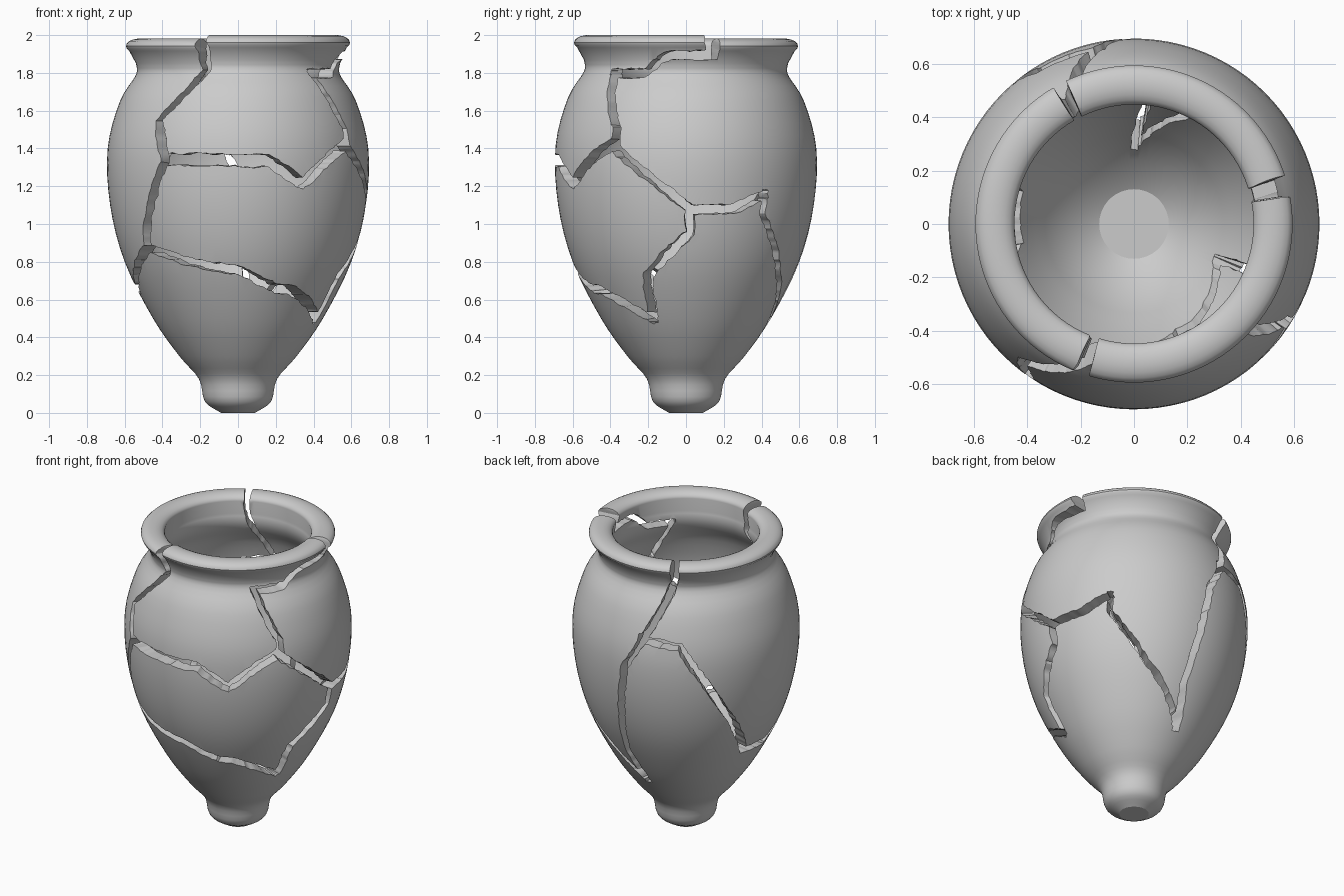
import bpy, bmesh, math, random
from math import radians, sin, cos
from mathutils import Vector

if "Cube" in bpy.data.objects:
    bpy.data.objects.remove(bpy.data.objects["Cube"])

random.seed(4)
SEG, WALL = 96, .078


def spline(keys, steps):
    # Catmull-Rom curve through the key points
    k = [Vector(p) for p in keys]
    k = [2 * k[0] - k[1]] + k + [2 * k[-1] - k[-2]]
    out = []
    for a, b, c, d in zip(k, k[1:], k[2:], k[3:]):
        for i in range(steps):
            t = i / steps
            out.append(.5 * (2 * b + (c - a) * t + (2 * a - 5 * b + 4 * c - d) * t * t
                             + (3 * b - a - 3 * c + d) * t ** 3))
    return out + [k[-2]]


# Body profile as (radius, height); the inside is the same curve offset by the wall
body = spline([(.09, 0), (.175, .06), (.207, .18), (.31, .3), (.45, .5), (.6, .8), (.677, 1.1),
               (.69, 1.4), (.625, 1.65), (.54, 1.79), (.54, 1.85)], 4)
rim = [Vector((.52 + .073 * cos(radians(a)), 1.942 + .04 * sin(radians(a)))) for a in range(-40, 200, 20)]
inside = []
for p, q, s in zip(body, body[1:], body[2:]):
    t = (s - p).normalized()
    if q.y > .4:
        inside.insert(0, q + (WALL + .04 * max(0, .9 - q.y)) * Vector((-t.y, t.x)))
profile = body + rim + inside + [Vector((.24, .35)), Vector((.13, .28))]


def polar(r, a, z):
    # angle 0 faces the front, positive turns towards +x
    return (r * sin(a), -r * cos(a), z)


def wall_radius(z):
    for p, q in zip(body, body[1:]):
        if z <= q.y:
            return p.x + (q.x - p.x) * (z - p.y) / (q.y - p.y)
    return .53


def loft(name, sections):
    bm = bmesh.new()
    rings = [[bm.verts.new(co) for co in s] for s in sections]
    n = len(rings[0])
    for a, b in zip(rings, rings[1:]):
        for i in range(n):
            j = (i + 1) % n
            bm.faces.new((a[i], a[j], b[j], b[i]))
    bm.faces.new(rings[0])
    bm.faces.new(rings[-1])
    if n == 4:
        bmesh.ops.triangulate(bm, faces=bm.faces[:])
    bmesh.ops.recalc_face_normals(bm, faces=bm.faces[:])
    me = bpy.data.meshes.new(name)
    bm.to_mesh(me)
    bm.free()
    ob = bpy.data.objects.new(name, me)
    bpy.context.collection.objects.link(ob)
    return ob


# Hollow lathed vessel
vessel = loft("vessel", [[polar(p.x, 2 * math.pi * i / SEG, p.y) for i in range(SEG)] for p in profile])


# Crack cutter: a jagged ribbon through the wall along (degrees, height) points, narrower inside
def crack(name, path, width=.05):
    pts = []
    for (a0, z0), (a1, z1) in zip(path, path[1:]):
        r = wall_radius((z0 + z1) / 2)
        n = max(1, round(math.hypot(radians(a1 - a0) * r, z1 - z0) / .035))
        pts += [(a0 + (a1 - a0) * k / n, z0 + (z1 - z0) * k / n) for k in range(n)]
    pts.append(path[-1])
    sections = []
    for k, (a, z) in enumerate(pts):
        p, q = pts[max(k - 1, 0)], pts[min(k + 1, len(pts) - 1)]
        r = wall_radius(z)
        ds, dz = radians(q[0] - p[0]) * r, q[1] - p[1]
        d = math.hypot(ds, dz)
        sec = []
        for side, rr in ((-1, r - .17), (1, r - .17), (1, r + .13), (-1, r + .13)):
            half = width * (.35 if rr < r else .58)
            w = side * (half + random.uniform(-.006, .008))
            sec.append(polar(rr, radians(a) - dz / d * w / r, z + ds / d * w))
        sections.append(sec)
    ob = loft(name, sections)
    ob.hide_render = True
    return ob


cutters = [
    crack("cut_front_left", [(-20, 2.06), (-18, 1.81), (-39, 1.54), (-34, 1.34), (-47, 1), (-50, .87), (-82, .66)]),
    crack("cut_front_lower", [(-50, .87), (-20, .785), (0, .755), (22, .655), (31, .655), (69, .49)], .045),
    crack("cut_front_middle", [(-36, 1.335), (13, 1.325), (30, 1.205), (46, 1.36), (58, 1.42)], .045),
    crack("cut_right_lower", [(67, .48), (69, .72), (92, .95), (92, 1.1)]),
    crack("cut_right_middle", [(94, 1.06), (56, 1.41)]),
    crack("cut_right_upper", [(57, 1.39), (57, 1.5), (45, 1.8)]),
    crack("cut_shoulder_step", [(43, 1.785), (66, 1.79), (78, 1.88), (107, 1.89)], .03),
    crack("cut_rim_right", [(104, 1.87), (104, 2.06)], .065),
    crack("cut_right_branch", [(90, 1.075), (112, 1.08), (129, 1.165)]),
    crack("cut_back_right", [(128, 1.18), (127, 1.05), (147, .75), (180, .42)], .035),
    crack("cut_back", [(180, .41), (174, .66), (182, 1.3), (208, 1.85), (208, 2.06)], .045),
    crack("cut_back_left", [(189, 1.51), (212, 1.48), (255, .67), (280, .655)]),
]
for c in cutters:
    m = vessel.modifiers.new(c.name, 'BOOLEAN')
    m.operation, m.solver, m.object = 'DIFFERENCE', 'EXACT', c

# Apply the cuts and split into shards
dg = bpy.context.evaluated_depsgraph_get()
mesh = bpy.data.meshes.new_from_object(vessel.evaluated_get(dg))
vessel.modifiers.clear()
vessel.data = mesh
for c in cutters:
    bpy.data.objects.remove(c)
bpy.ops.object.select_all(action='DESELECT')
vessel.select_set(True)
bpy.context.view_layer.objects.active = vessel
bpy.ops.object.mode_set(mode='EDIT')
bpy.ops.mesh.select_all(action='SELECT')
bpy.ops.mesh.separate(type='LOOSE')
bpy.ops.object.mode_set(mode='OBJECT')

# Drop stray slivers, name the shards, lift the upper front one slightly
shards = []
for o in list(bpy.data.objects):
    if len(o.data.vertices) < 30:
        bpy.data.objects.remove(o)
    else:
        shards.append(o)
for i, o in enumerate(shards):
    o.name = f"vessel_shard_{i + 1}"
    vs = o.data.vertices
    zs = [v.co.z for v in vs]
    if min(zs) > 1.1 and max(zs) > 1.9 and sum(v.co.y for v in vs) < 0:
        o.location.z = .018
    o.select_set(True)
bpy.context.view_layer.objects.active = shards[0]
bpy.ops.object.shade_smooth_by_angle(angle=radians(30))
